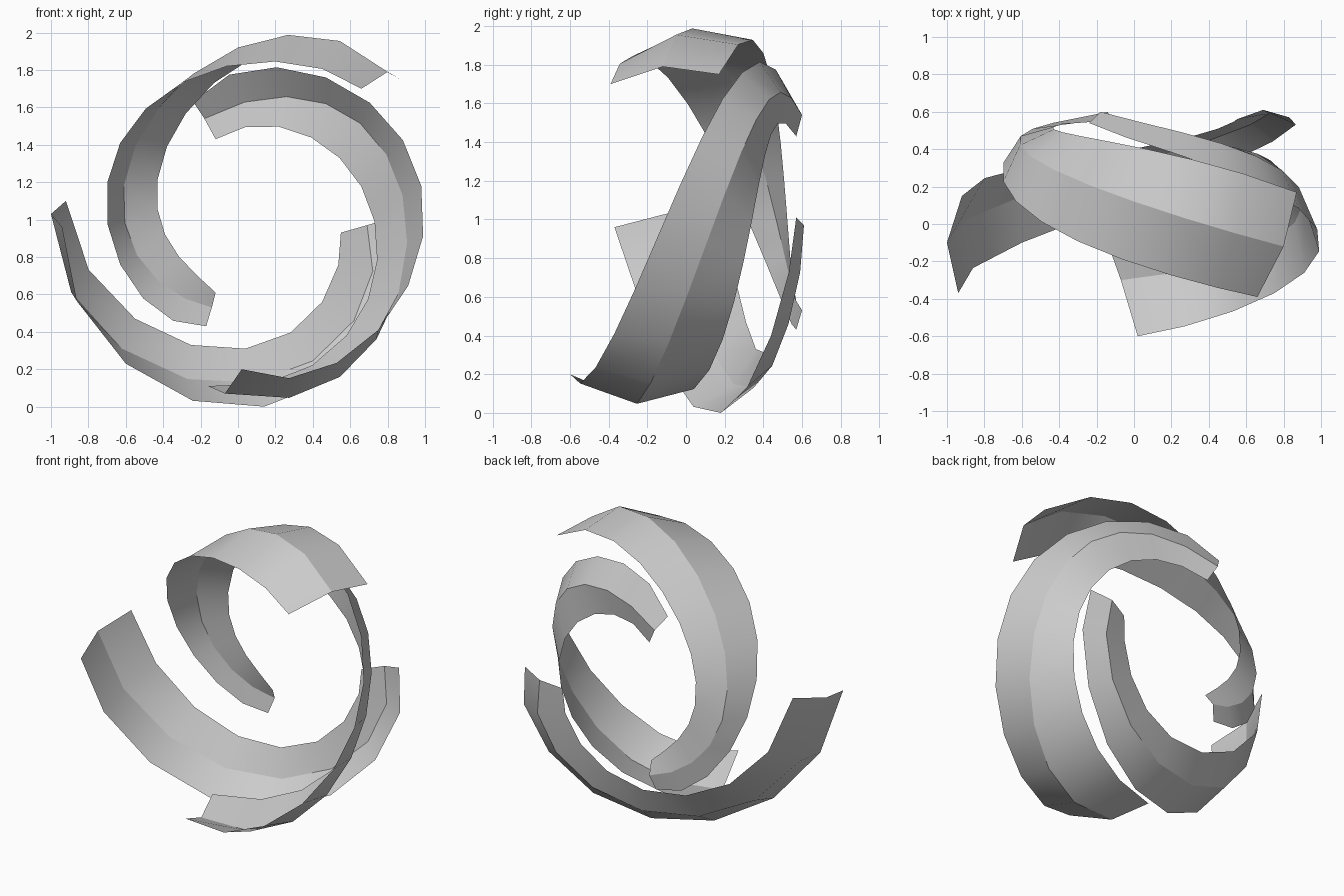
import bpy

if "Cube" in bpy.data.objects:
    bpy.data.objects.remove(bpy.data.objects["Cube"])

# one neutral colour for all ribbons
grey = bpy.data.materials.new("light_grey")
grey.diffuse_color = (0.6, 0.6, 0.6, 1)
grey.use_nodes = True
grey.node_tree.nodes["Principled BSDF"].inputs["Base Color"].default_value = grey.diffuse_color


def through(keys, t):
    """Smooth curve through five evenly spaced key points, t from 0 to 4."""
    out = [0.0, 0.0, 0.0]
    for i, p in enumerate(keys):
        w = 1.0
        for j in range(len(keys)):
            if j != i:
                w *= (t - j) / (i - j)
        for a in range(3):
            out[a] += w * p[a]
    return out


def ribbon(name, rows, steps):
    """Tapering folded band lofted between front edge, fold and back edge."""
    verts = [through(row, 4 * s / steps) for s in range(steps + 1) for row in rows]
    faces = [(3 * s + k, 3 * s + k + 1, 3 * s + k + 4, 3 * s + k + 3)
             for s in range(steps) for k in range(2)]
    me = bpy.data.meshes.new(name)
    me.from_pydata(verts, [], faces)
    me.materials.append(grey)
    for p in me.polygons:
        p.use_smooth = True
    # the fold line stays crisp
    for e in me.edges:
        if all(v % 3 == 1 for v in e.vertices):
            e.use_edge_sharp = True
    me.update()
    ob = bpy.data.objects.new(name, me)
    bpy.context.collection.objects.link(ob)


# band curling over the top and down the left side
ribbon("upper_ribbon", (
    [(.66, -.39, 1.70), (-.06, -.19, 1.82), (-.63, .12, 1.41), (-.63, .42, .76), (-.17, .57, .43)],
    [(.80, -.12, 1.79), (0, .12, 1.92), (-.55, .36, 1.39), (-.54, .51, .81), (-.14, .60, .53)],
    [(.87, .17, 1.75), (.07, .40, 1.86), (-.38, .49, 1.39), (-.39, .53, .92), (-.12, .55, .61)]), 12)

# band rising from the bottom around the right side
ribbon("right_ribbon", (
    [(.02, -.60, .20), (.75, -.37, .41), (.98, -.03, 1.18), (.47, .29, 1.76), (-.24, .54, 1.63)],
    [(-.07, -.30, .07), (.74, -.09, .36), (.88, .20, 1.13), (.47, .43, 1.62), (-.18, .60, 1.54)],
    [(-.16, -.05, .11), (.58, .19, .38), (.73, .34, .99), (.39, .44, 1.44), (-.12, .57, 1.43)]), 12)

# band sweeping from the left under the bottom
ribbon("lower_ribbon", (
    [(-.94, -.37, .96), (-.60, -.10, .23), (.14, .18, 0), (.74, .44, .40), (.83, .57, 1.01)],
    [(-1.0, -.10, 1.03), (-.62, .14, .31), (.09, .35, .13), (.62, .53, .46), (.69, .61, .97)],
    [(-.92, .15, 1.10), (-.55, .31, .47), (.04, .41, .31), (.45, .51, .56), (.55, .56, .93)]), 8)
